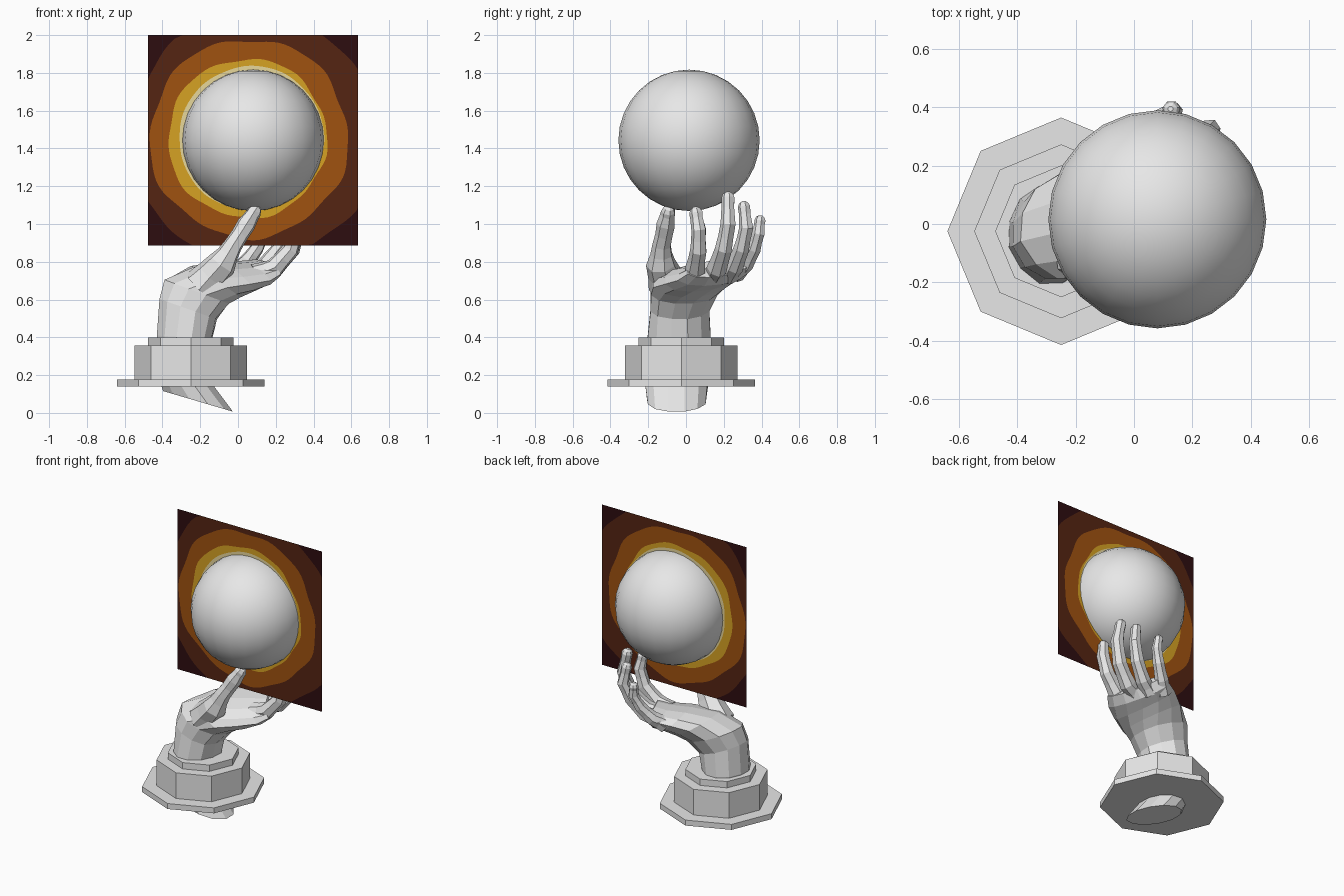
import bpy, bmesh, math, random
from mathutils import Vector

if "Cube" in bpy.data.objects:
    bpy.data.objects.remove(bpy.data.objects["Cube"])

random.seed(4)


def mat(name, rgb):
    m = bpy.data.materials.new(name)
    m.diffuse_color = (*rgb, 1)
    m.use_nodes = True
    m.node_tree.nodes["Principled BSDF"].inputs["Base Color"].default_value = m.diffuse_color
    return m


GREY = mat("pale grey", (0.8, 0.8, 0.8))
GLOW = [mat("cream", (0.85, 0.72, 0.35)), mat("gold", (0.67, 0.36, 0.017)),
        mat("burnt orange", (0.35, 0.085, 0.005)), mat("dark brown", (0.09, 0.018, 0.006)),
        mat("near black maroon", (0.027, 0.004, 0.005))]


def finish(name, bm, mats):
    bmesh.ops.remove_doubles(bm, verts=bm.verts, dist=1e-5)
    me = bpy.data.meshes.new(name)
    bm.to_mesh(me)
    bm.free()
    for m in mats:
        me.materials.append(m)
    ob = bpy.data.objects.new(name, me)
    bpy.context.collection.objects.link(ob)
    return ob


def loft(name, rings):
    """Skin a list of closed vertex rings and cap both ends."""
    bm = bmesh.new()
    vs = [[bm.verts.new(p) for p in r] for r in rings]
    n = len(vs[0])
    for a, b in zip(vs, vs[1:]):
        for i in range(n):
            j = (i + 1) % n
            bm.faces.new((a[i], a[j], b[j], b[i]))
    bm.faces.new(vs[0][::-1])
    bm.faces.new(vs[-1])
    bmesh.ops.recalc_face_normals(bm, faces=bm.faces)
    return finish(name, bm, [GREY])


def ellipse(c, u, v, n, jitter=0.0):
    c, u, v = Vector(c), Vector(u), Vector(v)
    out = []
    for i in range(n):
        a = math.tau * (i + 0.5) / n
        k = 1 + random.uniform(-jitter, jitter)
        out.append(c + (u * math.cos(a) + v * math.sin(a)) * k)
    return out


def digit(name, pts, n=7):
    """Tapered tube through (x, y, z, radius) joints, with knuckles and a rounded tip."""
    ps = [(Vector(p[:3]), p[3]) for p in pts]
    path = []
    for (p, r), (q, s) in zip(ps, ps[1:]):     # slimmer between the knuckles
        path += [(p, r), (p.lerp(q, 0.5), (r + s) * 0.47)]
    p, r = ps[-1]
    d = (p - ps[-2][0]).normalized()
    path += [(p - d * r, r * 1.15), (p - d * r * 0.35, r * 0.85), (p, r * 0.35)]
    rings = []
    for i, (p, r) in enumerate(path):
        t = path[min(i + 1, len(path) - 1)][0] - path[max(i - 1, 0)][0]
        t.normalize()
        u = Vector((0, 1, 0)) - t * t.y
        u.normalize()
        v = t.cross(u)
        rings.append(ellipse(p, u * r, v * r, n, 0.04))
    loft(name, rings)


# Stepped octagonal pedestal
for name, r, z0, z1 in (("base_plate", 0.39, 0.14, 0.178), ("base_block", 0.298, 0.178, 0.356),
                        ("base_collar", 0.226, 0.356, 0.40)):
    bm = bmesh.new()
    bmesh.ops.create_cone(bm, cap_ends=True, segments=8, radius1=r, radius2=r, depth=z1 - z0)
    bmesh.ops.translate(bm, verts=bm.verts, vec=(-0.25, -0.025, (z0 + z1) / 2))
    finish(name, bm, [GREY])

# Forearm and palm: centre, thickness half-vector, width half-vector
sections = [
    ((-0.208, -0.05, 0.06), (0.19, 0, -0.056), (0, 0.16, 0)),
    ((-0.27, -0.05, 0.15), (0.145, 0, -0.01), (0, 0.17, 0)),
    ((-0.285, -0.035, 0.40), (0.15, 0, -0.01), (0, 0.17, 0)),
    ((-0.265, -0.035, 0.55), (0.155, 0, -0.055), (0, 0.16, 0)),
    ((-0.215, -0.01, 0.64), (0.175, 0, -0.065), (0, 0.185, 0)),
    ((-0.12, 0.03, 0.695), (0.13, 0, -0.085), (-0.03, 0.21, 0.01)),
    ((-0.01, 0.09, 0.72), (0.075, 0, -0.075), (-0.06, 0.21, 0.02)),
    ((0.08, 0.145, 0.738), (0.05, 0, -0.065), (-0.08, 0.19, 0.02)),
    ((0.145, 0.165, 0.765), (0.03, 0, -0.045), (-0.08, 0.165, 0.02)),
]
loft("forearm_and_palm", [ellipse(c, u, v, 12, 0.03) for c, u, v in sections])

# Thumb and four fingers cupping upwards
digit("thumb", [(-0.19, -0.09, 0.67, 0.11), (-0.085, -0.13, 0.79, 0.08),
                (-0.025, -0.128, 0.89, 0.05), (0.045, -0.105, 1.0, 0.05), (0.105, -0.088, 1.095, 0.034)])
digit("index_finger", [(0.09, 0.04, 0.73, 0.06), (0.19, 0.05, 0.765, 0.055), (0.275, 0.066, 0.86, 0.046),
                       (0.31, 0.068, 0.97, 0.041), (0.29, 0.048, 1.09, 0.032)])
digit("middle_finger", [(0.09, 0.14, 0.73, 0.06), (0.19, 0.165, 0.765, 0.055), (0.285, 0.2, 0.87, 0.046),
                        (0.325, 0.225, 1.0, 0.042), (0.29, 0.222, 1.17, 0.032)])
digit("ring_finger", [(0.06, 0.22, 0.73, 0.058), (0.14, 0.255, 0.775, 0.05), (0.22, 0.295, 0.87, 0.043),
                      (0.26, 0.32, 0.98, 0.039), (0.235, 0.305, 1.12, 0.03)])
digit("little_finger", [(-0.02, 0.26, 0.74, 0.055), (0.04, 0.315, 0.79, 0.046), (0.1, 0.36, 0.87, 0.038),
                        (0.135, 0.385, 0.95, 0.034), (0.125, 0.395, 1.045, 0.027)])

# Smooth ball held above the fingertips
bpy.ops.mesh.primitive_uv_sphere_add(segments=24, ring_count=16, radius=0.374, location=(0.08, 0.016, 1.443))
ball = bpy.context.object
ball.name = "ball"
ball.data.materials.append(GREY)
bpy.ops.object.shade_smooth()

# Square glow panel through the ball: wavy colour rings clipped to the square
HALF, SEG = 0.5565, 96


def glow_radius(k, a):
    base = (0, 0.383, 0.42, 0.525, 0.655, 2)[k]
    if k in (0, 5):
        r = base
    else:
        r = base - (0, 0.008, 0.03, 0.022, 0.005)[k] * math.cos(a) + 0.01 * math.sin(a)
        r += (0, 0.002, 0.007, 0.01, 0.012)[k] * (math.sin(5 * a + k) + 0.6 * math.sin(11 * a + 2 * k))
    return min(r, HALF / max(abs(math.cos(a)), abs(math.sin(a))))


bm = bmesh.new()
for k in range(5):
    for i in range(SEG):
        a, b = math.tau * i / SEG, math.tau * (i + 1) / SEG
        corners = [(glow_radius(k, a), a), (glow_radius(k, b), b),
                   (glow_radius(k + 1, b), b), (glow_radius(k + 1, a), a)]
        pts = []
        for r, t in corners:
            p = Vector((0.0795 + r * math.cos(t), 0.016, 1.4435 + r * math.sin(t)))
            if all((p - q).length > 1e-5 for q in pts):
                pts.append(p)
        if len(pts) > 2:
            f = bm.faces.new([bm.verts.new(p) for p in pts])
            f.material_index = k
            f.normal_update()
            if f.normal.y > 0:
                f.normal_flip()
finish("glow_panel", bm, GLOW)
